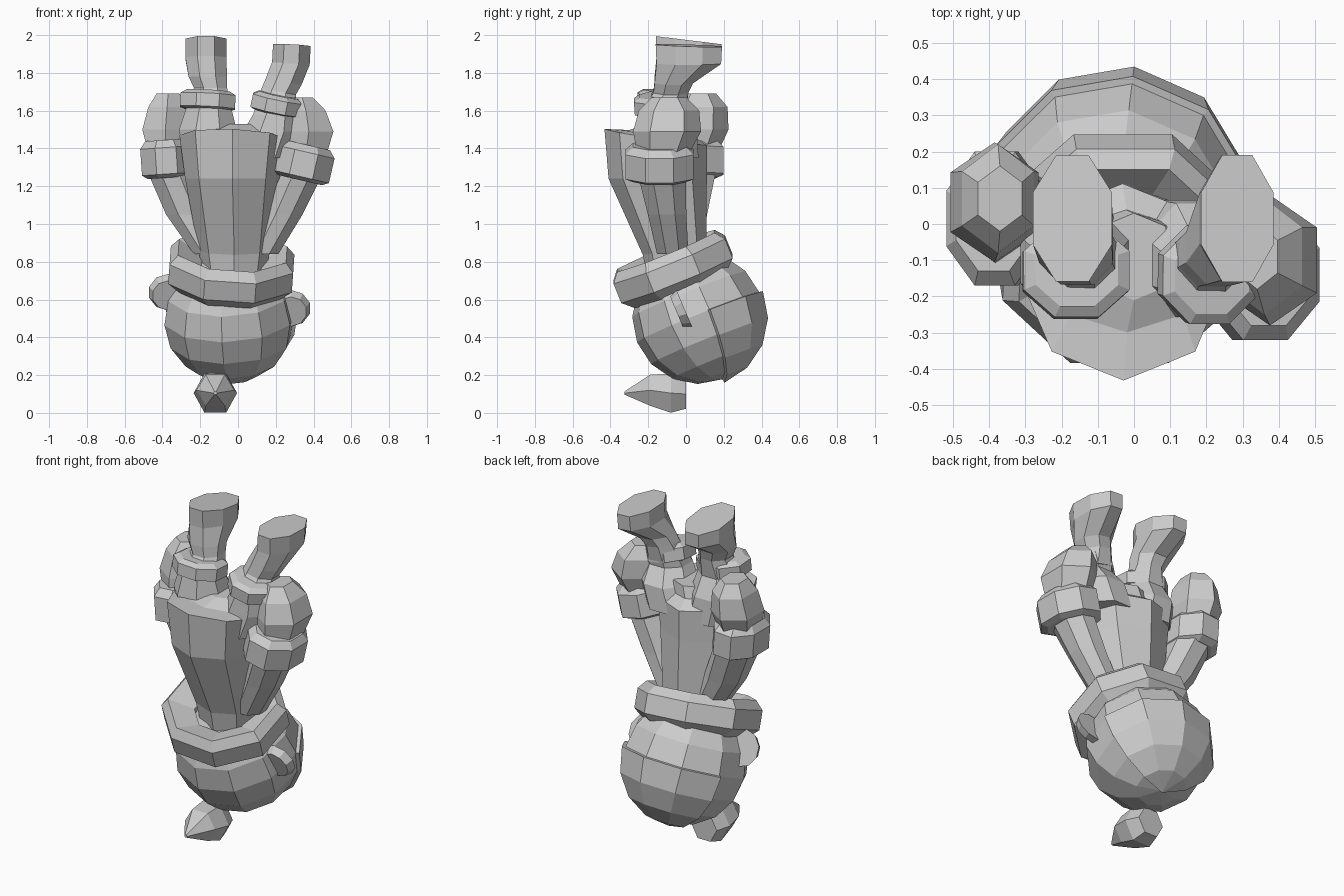
import bpy, bmesh, math
from mathutils import Vector, Euler

if "Cube" in bpy.data.objects:
    bpy.data.objects.remove(bpy.data.objects["Cube"])


def finish(name, bm):
    bmesh.ops.recalc_face_normals(bm, faces=bm.faces)
    me = bpy.data.meshes.new(name)
    bm.to_mesh(me)
    bm.free()
    ob = bpy.data.objects.new(name, me)
    bpy.context.collection.objects.link(ob)
    return ob


def loft(name, rings, sides=8, closed=False, phase=0.5):
    """Each ring: centre x, y, z, radius x, radius y, then optional tilts about x and y in degrees."""
    bm = bmesh.new()
    loops = []
    for x, y, z, rx, ry, *tilt in rings:
        tx, ty = tilt if tilt else (0, 0)
        rot = Euler((math.radians(tx), math.radians(ty), 0)).to_matrix()
        loop = []
        for i in range(sides):
            a = 2 * math.pi * (i + phase) / sides
            loop.append(bm.verts.new(Vector((x, y, z)) + rot @ Vector((rx * math.cos(a), ry * math.sin(a), 0))))
        loops.append(loop)
    pairs = list(zip(loops, loops[1:]))
    if closed:
        pairs.append((loops[-1], loops[0]))
    for a, b in pairs:
        for i in range(sides):
            j = (i + 1) % sides
            bm.faces.new((a[i], a[j], b[j], b[i]))
    if not closed:
        bm.faces.new(loops[0])
        bm.faces.new(loops[-1])
    return finish(name, bm)


def band(name, centre, profile, tx, ty, squash=1, **kw):
    # ring profile of (radius x, offset along the tilted axis)
    axis = Euler((math.radians(tx), math.radians(ty), 0)).to_matrix() @ Vector((0, 0, 1))
    rings = []
    for r, h in profile:
        c = Vector(centre) + axis * h
        rings.append((c.x, c.y, c.z, r, r * squash, tx, ty))
    return loft(name, rings, **kw)


def cuff(name, x, y, z, rx, ry, h, tx, ty):
    # chamfered band around a limb
    profile = [(rx * s, h * t) for t, s in ((-0.5, 0.78), (-0.4, 1), (0.3, 1), (0.5, 0.78))]
    return band(name, (x, y, z), profile, tx, ty, ry / rx)


HEAD = Vector((-0.045, 0.065, 0.505))
TILT = (math.radians(22), 0, math.radians(-7))

# head
bm = bmesh.new()
bmesh.ops.create_uvsphere(bm, u_segments=10, v_segments=8, radius=0.352)
head = finish("head", bm)
head.location, head.rotation_euler = HEAD, TILT

# raised cap over the back of the head
bm = bmesh.new()
bmesh.ops.create_uvsphere(bm, u_segments=10, v_segments=8, radius=0.372)
off = [f for f in bm.faces if f.calc_center_median().z > 0 or f.calc_center_median().y < 0.02]
bmesh.ops.delete(bm, geom=off, context='FACES')
cap = finish("head_cap", bm)
cap.location, cap.rotation_euler = HEAD, TILT
mod = cap.modifiers.new("thickness", 'SOLIDIFY')
mod.thickness, mod.offset = 0.04, -1

# ears: thin discs facing forward
for name, x, z in (("ear_left", -0.37, 0.63), ("ear_right", 0.28, 0.545)):
    bm = bmesh.new()
    bmesh.ops.create_cone(bm, cap_ends=True, segments=10, radius1=0.105, radius2=0.085, depth=0.045)
    ear = finish(name, bm)
    ear.location = (x, -0.03, z)
    ear.rotation_euler = (math.radians(113), 0, 0)

# collar ring, its inside sloping in to meet the body
band("collar", (-0.035, -0.07, 0.765),
     [(0.29, -0.115), (0.355, -0.06), (0.355, 0.05), (0.31, 0.10), (0.17, 0.03), (0.17, -0.08)],
     22, 4, 0.97, closed=True)

# body, flaring up into the coat hem
loft("body", [(-0.02, -0.05, 0.76, 0.17, 0.16, 15, 0),
              (-0.02, -0.06, 0.86, 0.19, 0.17, 8, 0),
              (-0.03, -0.15, 1.24, 0.25, 0.26),
              (-0.03, -0.16, 1.46, 0.28, 0.275, -9, 2),
              (-0.02, -0.13, 1.48, 0.22, 0.17, -6, 2),
              (0.0, -0.09, 1.53, 0.12, 0.12)], phase=0)

# legs with feet, soles up
loft("leg_left", [(-0.13, -0.10, 1.35, 0.17, 0.18), (-0.16, -0.10, 1.50, 0.165, 0.17),
                  (-0.155, -0.12, 1.61, 0.13, 0.13),
                  (-0.145, -0.075, 1.72, 0.095, 0.1), (-0.16, -0.065, 1.78, 0.11, 0.11),
                  (-0.17, 0.015, 1.88, 0.118, 0.185, -3, 0), (-0.17, 0.015, 1.973, 0.118, 0.19, -7, 0)])
loft("leg_right", [(0.13, -0.10, 1.35, 0.17, 0.18), (0.18, -0.10, 1.49, 0.165, 0.17),
                   (0.2, -0.13, 1.58, 0.13, 0.13),
                   (0.215, -0.08, 1.70, 0.1, 0.1, 0, 10), (0.24, -0.065, 1.75, 0.105, 0.11, 0, 8),
                   (0.28, 0.015, 1.85, 0.108, 0.185, 0, 4), (0.285, 0.015, 1.945, 0.108, 0.19, -2, 3)])
cuff("leg_cuff_left", -0.16, -0.13, 1.655, 0.158, 0.14, 0.10, -4, 3)
cuff("leg_cuff_right", 0.205, -0.14, 1.635, 0.145, 0.145, 0.10, 4, 12)

# arms, cuffs and hands
loft("arm_left", [(-0.15, -0.01, 0.84, 0.09, 0.09), (-0.27, 0.01, 1.05, 0.12, 0.11),
                  (-0.365, 0.02, 1.28, 0.125, 0.15)])
loft("arm_right", [(0.13, -0.07, 0.84, 0.09, 0.09), (0.24, -0.10, 1.05, 0.11, 0.11),
                   (0.345, -0.13, 1.28, 0.12, 0.14)])
cuff("arm_cuff_left", -0.38, 0.015, 1.345, 0.145, 0.20, 0.20, 0, -4)
cuff("arm_cuff_right", 0.35, -0.14, 1.325, 0.165, 0.195, 0.19, 0, 13)
loft("hand_left", [(-0.38, 0.03, 1.38, 0.11, 0.14), (-0.385, 0.06, 1.50, 0.14, 0.165),
                   (-0.375, 0.07, 1.62, 0.115, 0.15), (-0.37, 0.07, 1.69, 0.07, 0.09)], sides=6)
loft("hand_right", [(0.36, -0.12, 1.38, 0.13, 0.14), (0.375, -0.10, 1.49, 0.15, 0.18),
                    (0.36, -0.09, 1.60, 0.12, 0.16), (0.34, -0.09, 1.67, 0.065, 0.09)], sides=6)

# small faceted pompom below the head, its point facing forward
loft("pompom", [(-0.12, -0.325, 0.105, 0.01, 0.01, 90, 0), (-0.12, -0.19, 0.12, 0.10, 0.095, 90, 0),
                (-0.12, -0.08, 0.105, 0.115, 0.12, 90, 0), (-0.12, 0.0, 0.10, 0.085, 0.09, 90, 0)], sides=6, phase=0)
